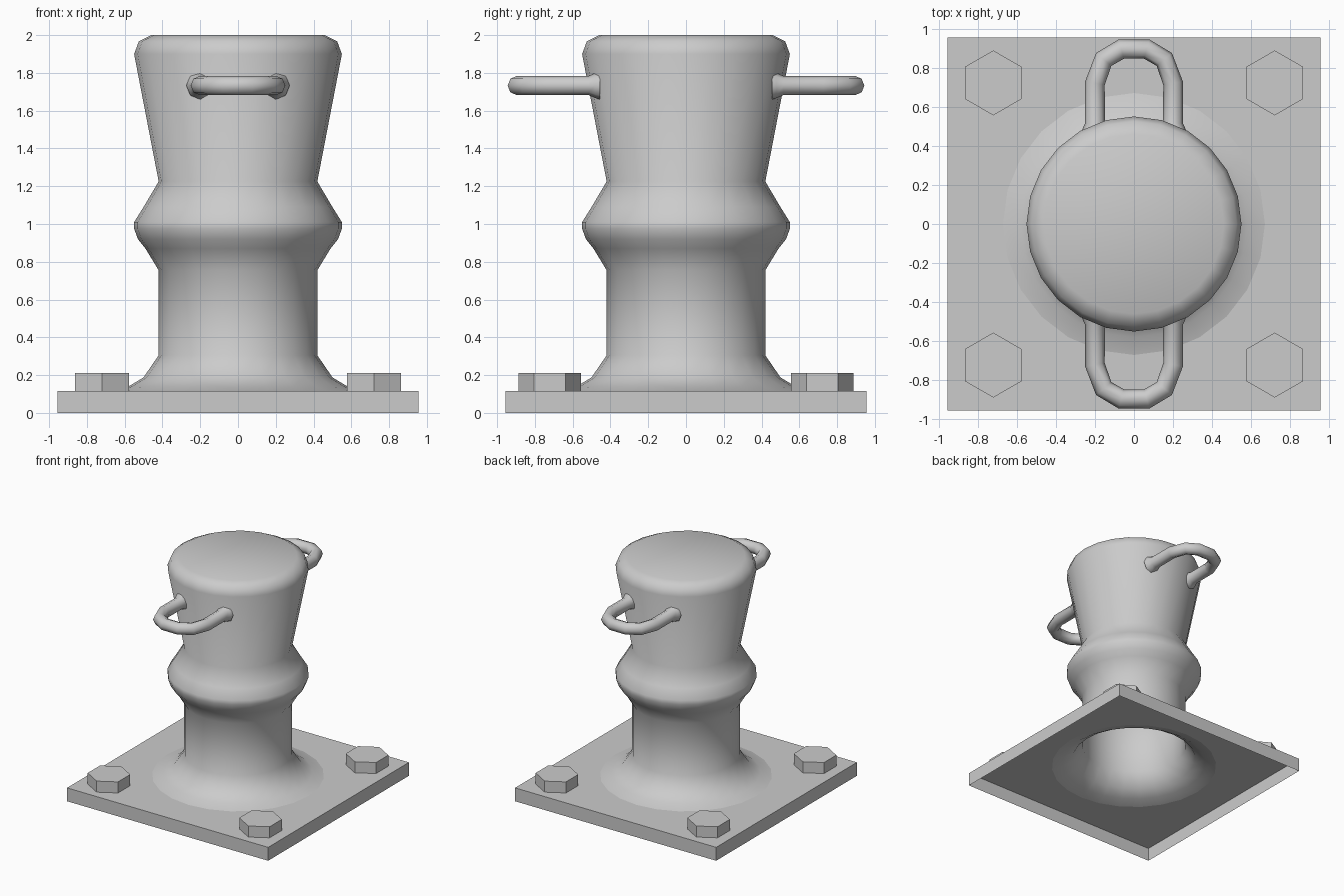
import bpy, bmesh
from math import cos, sin, pi

if "Cube" in bpy.data.objects:
    bpy.data.objects.remove(bpy.data.objects["Cube"])

SEG = 24


def circle(r, z):
    return [(r * cos(2 * pi * i / SEG), r * sin(2 * pi * i / SEG), z) for i in range(SEG)]


def square(h, z):
    pts = []
    for i in range(SEG):
        c, s = cos(2 * pi * i / SEG), sin(2 * pi * i / SEG)
        k = h / max(abs(c), abs(s))
        pts.append((c * k, s * k, z))
    return pts


def loft(name, rings, cap=False, smooth=0.7):
    """Join rings of points, listed from bottom/outside to top/inside."""
    bm = bmesh.new()
    loops = [[bm.verts.new(p) for p in ring] for ring in rings]
    for a, b in zip(loops, loops[1:]):
        n = len(a)
        for i in range(n):
            j = (i + 1) % n
            bm.faces.new((a[i], a[j], b[j], b[i]))
    if cap:
        bm.faces.new(loops[-1])
    mesh = bpy.data.meshes.new(name)
    bm.to_mesh(mesh)
    bm.free()
    obj = bpy.data.objects.new(name, mesh)
    bpy.context.collection.objects.link(obj)
    if smooth:
        bpy.ops.object.select_all(action='DESELECT')
        obj.select_set(True)
        bpy.context.view_layer.objects.active = obj
        bpy.ops.object.shade_smooth_by_angle(angle=smooth)
    return obj


# Base plate: open underneath, with a round opening below the post
loft("base_plate", [square(.955, 0), square(.955, .115), circle(.67, .115)])

# Hollow post: flared foot, waist bulge, tapered head with rounded rim
profile = [(.67, .115), (.58, .14), (.50, .188), (.42, .305), (.42, .755),
           (.49, .87), (.53, .92), (.55, .975), (.55, 1.01), (.50, 1.09),
           (.42, 1.225), (.55, 1.90), (.525, 1.967), (.46, 2.0)]
loft("post", [circle(r, z) for r, z in profile], cap=True, smooth=1.0)

# Hexagonal bolt heads in the four corners
for sx in (-1, 1):
    for sy in (-1, 1):
        rings = [[(sx * .72 + .166 * sin(-k * pi / 3), sy * .722 + .166 * cos(k * pi / 3), z)
                  for k in range(6)] for z in (.115, .21)]
        loft("bolt_head", rings, cap=True, smooth=0)

# Looped tube handles, front and back, thickened where they meet the post
half = [(.2, .455, 1.45), (.2, .48, 1.3), (.2, .515, 1.0), (.2, .72, 1.0),
        (.155, .842, 1.0), (.065, .895, 1.0)]
path = half + [(-x, y, r) for x, y, r in reversed(half)]
for side, name in ((-1, "front_handle"), (1, "back_handle")):
    curve = bpy.data.curves.new(name, 'CURVE')
    curve.dimensions = '3D'
    curve.bevel_depth = .051
    curve.bevel_resolution = 2
    spline = curve.splines.new('POLY')
    spline.points.add(len(path) - 1)
    for p, (x, y, r) in zip(spline.points, path):
        p.co = (x, side * y, 1.733, 1)
        p.radius = r
    spline.use_smooth = True
    obj = bpy.data.objects.new(name, curve)
    bpy.context.collection.objects.link(obj)
